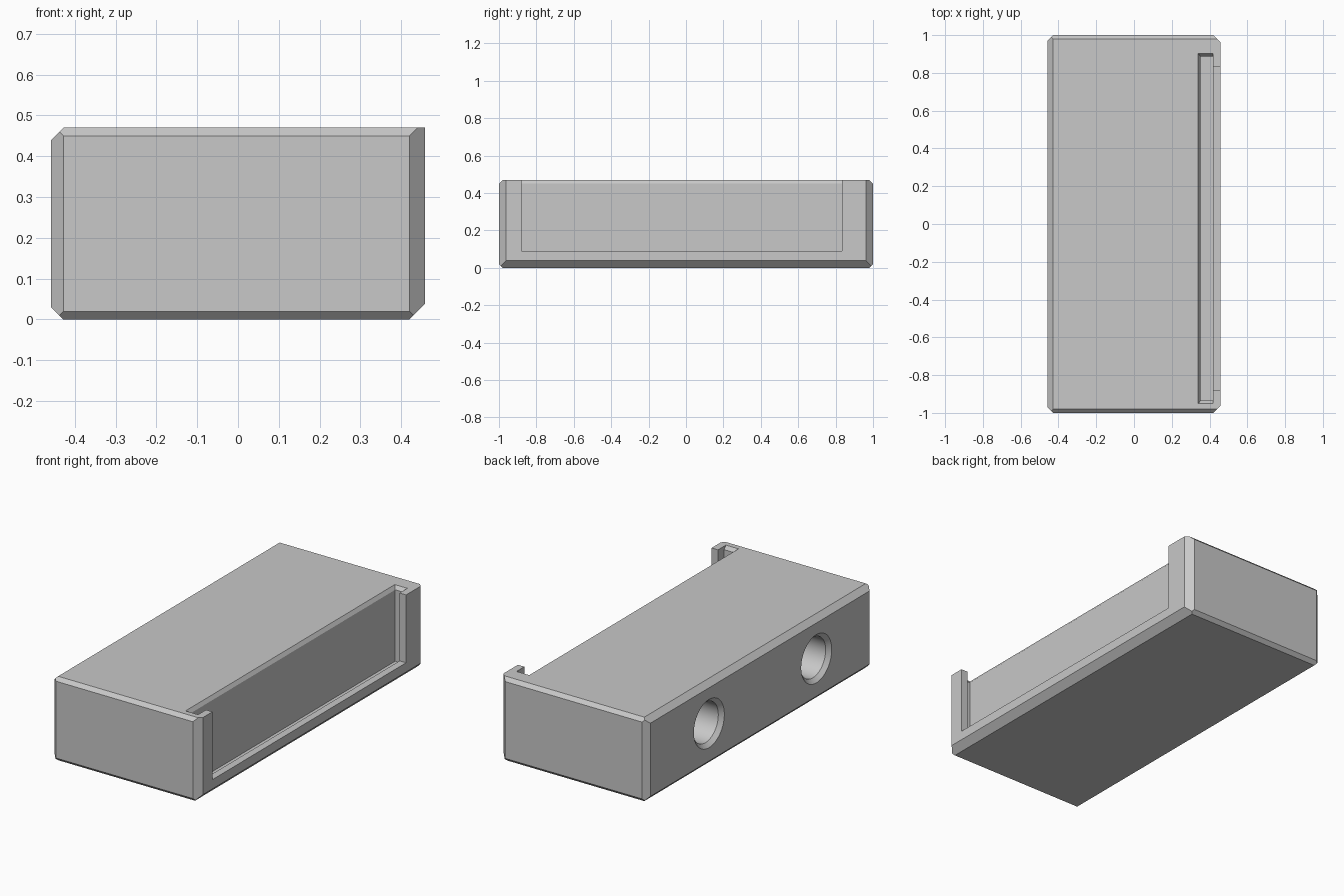
import bpy, bmesh, math
from mathutils import Vector, Matrix

cube = bpy.data.objects.get("Cube")
if cube:
    bpy.data.objects.remove(cube, do_unlink=True)

HALF = Vector((0.458, 1.0, 0.235))      # half size of the case
MID_Z = HALF.z
TOP = 2 * HALF.z

grey = bpy.data.materials.new("plain_grey")
grey.use_nodes = True
grey.diffuse_color = (0.58, 0.58, 0.58, 1)
grey.node_tree.nodes["Principled BSDF"].inputs["Base Color"].default_value = grey.diffuse_color


def make_object(name, bm):
    bmesh.ops.recalc_face_normals(bm, faces=bm.faces)
    mesh = bpy.data.meshes.new(name)
    bm.to_mesh(mesh)
    bm.free()
    mesh.materials.append(grey)
    obj = bpy.data.objects.new(name, mesh)
    bpy.context.collection.objects.link(obj)
    return obj


def add_box(bm, low, high):
    low, high = Vector(low), Vector(high)
    matrix = Matrix.Translation((low + high) / 2) @ Matrix.Diagonal((*(high - low), 1))
    return bmesh.ops.create_cube(bm, size=1, matrix=matrix)["verts"]


def chamfer(bm, direction, size):
    """Slice off the box edge that points along direction."""
    normal = Vector(direction)
    point = Vector([d * h for d, h in zip(direction, HALF)]) + Vector((0, 0, MID_Z))
    point -= normal * size / 2
    cut = bmesh.ops.bisect_plane(bm, geom=bm.verts[:] + bm.edges[:] + bm.faces[:],
                                 plane_co=point, plane_no=normal.normalized(), clear_outer=True)
    edges = [e for e in cut["geom_cut"] if isinstance(e, bmesh.types.BMEdge)]
    bmesh.ops.edgeloop_fill(bm, edges=edges)


def subtract(target, cutter):
    cutter.hide_render = True
    mod = target.modifiers.new("cut", "BOOLEAN")
    mod.operation, mod.solver, mod.object = "DIFFERENCE", "EXACT", cutter
    bpy.context.view_layer.update()
    graph = bpy.context.evaluated_depsgraph_get()
    mesh = bpy.data.meshes.new_from_object(target.evaluated_get(graph))
    target.modifiers.clear()
    target.data = mesh
    bpy.data.objects.remove(cutter, do_unlink=True)


# Case body with chamfered edges; the edge above the slot stays square
bm = bmesh.new()
add_box(bm, (-HALF.x, -HALF.y, 0), (HALF.x, HALF.y, TOP))
for side in (-1, 1):
    chamfer(bm, (1, side, 0), 0.038)
    chamfer(bm, (-1, side, 0), 0.03)
    chamfer(bm, (-1, 0, side), 0.03)
    chamfer(bm, (0, side, side), 0.02)
    chamfer(bm, (0, -side, side), 0.02)
chamfer(bm, (1, 0, -1), 0.038)
case = make_object("case_body", bm)

# Sliding slot, open at the top
bm = bmesh.new()
add_box(bm, (0.353, -0.935, 0.05), (0.418, 0.887, 0.6))
subtract(case, make_object("slot_cutter", bm))

# Flared rim of the slot on its back and both ends
bm = bmesh.new()
for v in add_box(bm, (0.34, -0.95, TOP - 0.02), (0.418, 0.902, TOP)):
    if v.co.z < TOP - 0.01:
        v.co.x = max(v.co.x, 0.353)
        v.co.y = min(max(v.co.y, -0.935), 0.887)
top_face = max(bm.faces, key=lambda f: f.calc_center_median().z)
lid = bmesh.ops.extrude_face_region(bm, geom=[top_face])["geom"]
bmesh.ops.translate(bm, verts=[g for g in lid if isinstance(g, bmesh.types.BMVert)], vec=(0, 0, 0.1))
bmesh.ops.delete(bm, geom=[top_face], context="FACES_ONLY")
subtract(case, make_object("rim_cutter", bm))

# Window that opens the slot to the side, leaving two posts and a low lip
bm = bmesh.new()
add_box(bm, (0.40, -0.88, 0.09), (0.6, 0.833, 0.6))
subtract(case, make_object("window_cutter", bm))

# Two countersunk round holes in the opposite side, turned from one profile
RIM = -HALF.x
profile = [(RIM - 0.05, 0), (RIM - 0.05, 0.185), (RIM + 0.022, 0.113), (RIM + 0.32, 0.113), (RIM + 0.32, 0)]
for y in (-0.5, 0.45):
    bm = bmesh.new()
    verts = [bm.verts.new((x, r, 0)) for x, r in profile]
    edges = [bm.edges.new(pair) for pair in zip(verts, verts[1:])]
    bmesh.ops.spin(bm, geom=verts + edges, cent=(0, 0, 0), axis=(1, 0, 0),
                   angle=math.tau, steps=64, use_merge=True)
    bmesh.ops.remove_doubles(bm, verts=bm.verts, dist=0.0005)
    bmesh.ops.translate(bm, verts=bm.verts, vec=(0, y, 0.24))
    subtract(case, make_object("hole_cutter", bm))

# Smooth hole walls, sharp chamfers
bpy.ops.object.select_all(action="DESELECT")
case.select_set(True)
bpy.context.view_layer.objects.active = case
bpy.ops.object.shade_smooth_by_angle(angle=math.radians(20))
